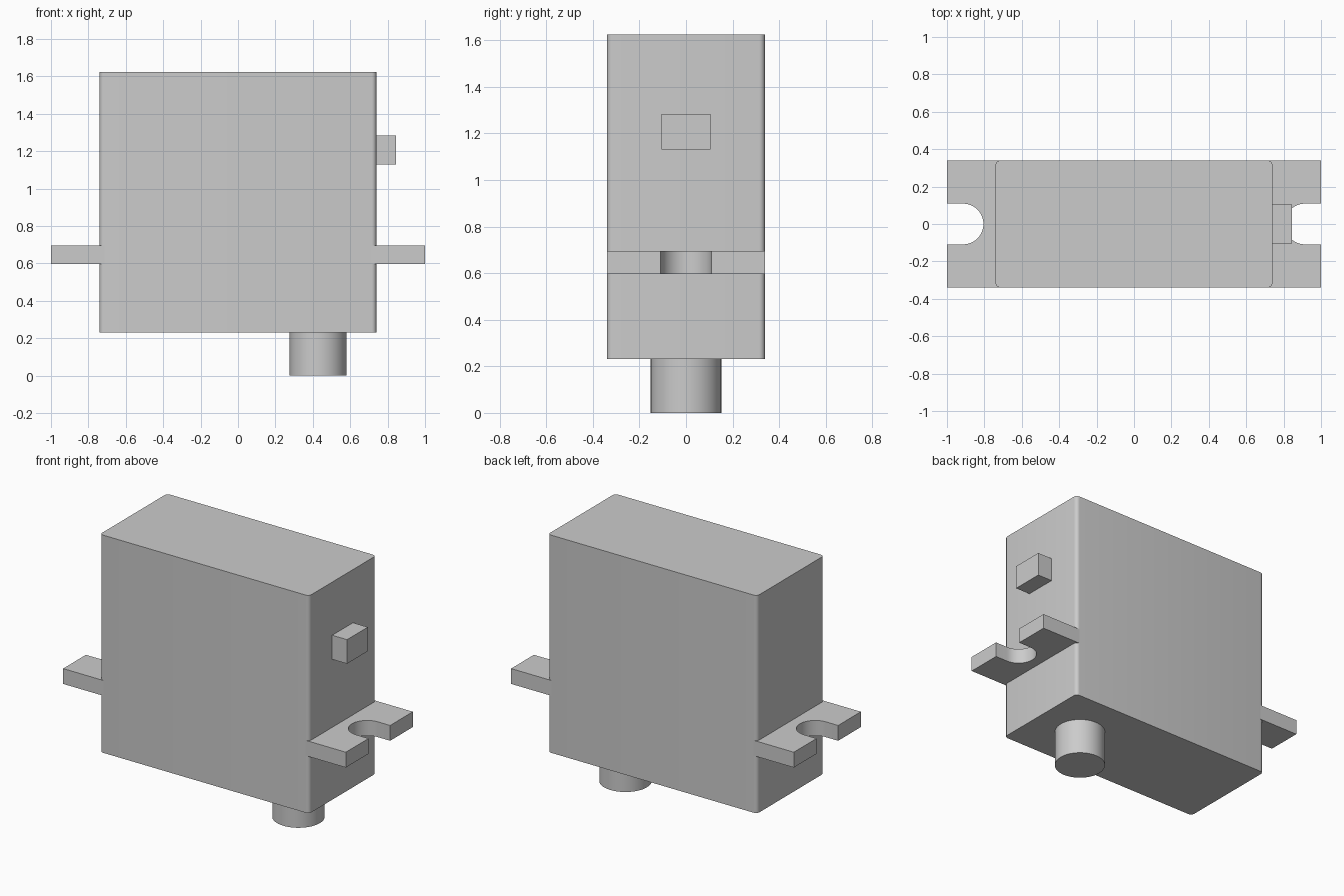
import bpy, bmesh
from math import pi, cos, sin

cube = bpy.data.objects.get("Cube")
if cube:
    bpy.data.objects.remove(cube, do_unlink=True)

GREY = (0.6, 0.6, 0.6, 1)
grey = bpy.data.materials.new("light grey")
grey.use_nodes = True
grey.diffuse_color = GREY
grey.node_tree.nodes["Principled BSDF"].inputs["Base Color"].default_value = GREY


def arc(cx, cy, r, start, end, steps):
    """Points along an arc, angles in radians."""
    angles = [start + (end - start) * i / steps for i in range(steps + 1)]
    return [(cx + r * cos(a), cy + r * sin(a)) for a in angles]


def prism(name, outline, z0, z1):
    """Extrude a flat outline upwards from z0 to z1."""
    bm = bmesh.new()
    base = bm.faces.new([bm.verts.new((x, y, z0)) for x, y in outline])
    top = bmesh.ops.extrude_face_region(bm, geom=[base])["geom"]
    verts = [v for v in top if isinstance(v, bmesh.types.BMVert)]
    bmesh.ops.translate(bm, verts=verts, vec=(0, 0, z1 - z0))
    bmesh.ops.recalc_face_normals(bm, faces=bm.faces)
    mesh = bpy.data.meshes.new(name)
    bm.to_mesh(mesh)
    bm.free()
    mesh.materials.append(grey)
    obj = bpy.data.objects.new(name, mesh)
    bpy.context.collection.objects.link(obj)
    bpy.ops.object.select_all(action='DESELECT')
    obj.select_set(True)
    bpy.context.view_layer.objects.active = obj
    bpy.ops.object.shade_smooth_by_angle(angle=pi / 6)
    return obj


half_x, half_y, corner = 0.74, 0.339, 0.025

# Main case with rounded upright edges
outline = []
for i, (sx, sy) in enumerate([(1, 1), (-1, 1), (-1, -1), (1, -1)]):
    outline += arc(sx * (half_x - corner), sy * (half_y - corner), corner,
                   i * pi / 2, (i + 1) * pi / 2, 6)
prism("case", outline, 0.232, 1.624)

# Mounting ears with an open round-ended slot, one on each end
inner, slot = half_x - corner, 0.109
for side, s in (("left", 1), ("right", -1)):
    ear = [(inner, -half_y), (1, -half_y), (1, -slot)]
    ear += arc(0.914, 0, slot, -pi / 2, -3 * pi / 2, 24)
    ear += [(1, slot), (1, half_y), (inner, half_y)]
    prism(side + "_mounting_ear", [(s * x, y) for x, y in ear], 0.597, 0.695)

# Cable block on the left end
prism("cable_block", [(0.73, -0.105), (0.845, -0.105), (0.845, 0.105), (0.73, 0.105)],
      1.13, 1.284)

# Output shaft under the case
prism("output_shaft", arc(0.428, 0, 0.152, 0, 2 * pi, 48)[:-1], 0, 0.24)
